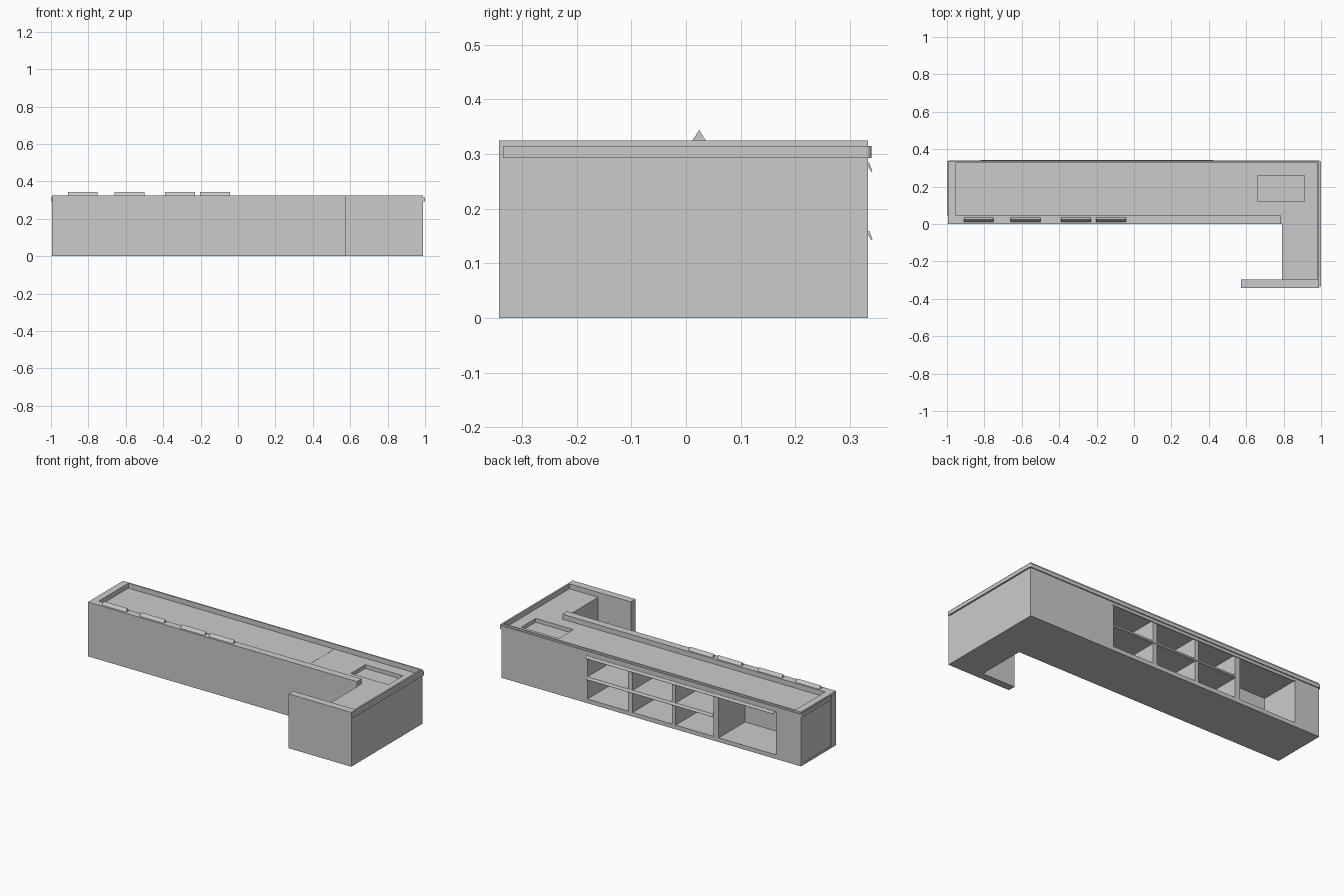
import bpy, bmesh
from math import sin, cos, pi
from mathutils import Matrix

if "Cube" in bpy.data.objects:
    bpy.data.objects.remove(bpy.data.objects["Cube"])


def prism(name, outline, z0, z1):
    """Solid extruded upwards from an outline in the xy plane."""
    bm = bmesh.new()
    face = bm.faces.new([bm.verts.new((x, y, z0)) for x, y in outline])
    top = bmesh.ops.extrude_face_region(bm, geom=[face])['geom']
    for v in top:
        if isinstance(v, bmesh.types.BMVert):
            v.co.z = z1
    bmesh.ops.recalc_face_normals(bm, faces=bm.faces)
    mesh = bpy.data.meshes.new(name)
    bm.to_mesh(mesh)
    bm.free()
    ob = bpy.data.objects.new(name, mesh)
    bpy.context.collection.objects.link(ob)
    return ob


def box(name, x0, x1, y0, y1, z0, z1):
    return prism(name, [(x0, y0), (x1, y0), (x1, y1), (x0, y1)], z0, z1)


def x_bar(name, profile, x0, x1):
    """Bar running along x with a (y, z) cross-section."""
    ob = prism(name, profile, x0, x1)
    ob.data.transform(Matrix(((0, 0, 1, 0), (1, 0, 0, 0), (0, 1, 0, 0), (0, 0, 0, 1))))
    return ob


def carve(ob, cutter):
    cutter.hide_render = True
    mod = ob.modifiers.new("carve", 'BOOLEAN')
    mod.operation = 'DIFFERENCE'
    mod.solver = 'EXACT'
    mod.object = cutter
    bpy.context.view_layer.objects.active = ob
    bpy.ops.object.modifier_apply(modifier=mod.name)
    bpy.data.objects.remove(cutter)


def arc(cx, cy, r, a0):
    return [(cx + r * cos(a0 + i * pi / 6), cy + r * sin(a0 + i * pi / 6)) for i in range(4)]


# Counter body with return arm and front panel
body = prism("counter_body", [(-.995, 0), (.79, 0), (.79, -.297), (.573, -.297), (.573, -.342),
                              (.99, -.342), (.99, .333), (-.995, .333)], 0, .325)

# Sunken worktop, open on the inner side of the arm
carve(body, prism("worktop_cut", [(-.953, .045), (.787, .045), (.787, -.297), (.98, -.297),
                                  (.98, .325), (-.953, .325)], .295, .4))
# Basin
carve(body, box("basin_cut", .663, .912, .12, .258, .272, .4))
# Shallow inset in the left end
carve(body, box("end_cut", -1.1, -.991, .05, .305, .012, .287))

# Rear storage: three columns of two shelves and one tall bay
for x0, x1 in ((.15, .42), (-.14, .12), (-.415, -.165)):
    for z0, z1 in ((.025, .142), (.158, .282)):
        carve(body, box("shelf_cut", x0, x1, .083, .4, z0, z1))
carve(body, box("bay_cut", -.83, -.45, .083, .4, .025, .282))

# Thin raised panel on the worktop
box("worktop_panel", -.953, .412, .06, .315, .294, .296)

# Trim strip wrapping left, back and right with rounded corners
outer = [(1, -.335)] + arc(.99, .329, .01, 0) + arc(-.99, .329, .01, pi / 2) + [(-1, .045)]
inner = [(-.994, .045), (-.994, .332), (.989, .332), (.989, -.335)]
prism("edge_trim", outer + inner, .293, .315)

# Tilted label rails on the shelf fronts
for name, x0, z in (("upper_label_rail", -.82, .267), ("lower_label_rail", -.415, .142)):
    x_bar(name, [(.333, z + .017), (.333, z + .01), (.339, z), (.341, z + .002), (.335, z + .017)], x0, .425)

# Triangular sign blocks along the front ledge
for i, x in enumerate((-.83, -.58, -.31, -.122)):
    x_bar(f"sign_block_{i + 1}", [(.012, .325), (.036, .325), (.024, .344)], x - .08, x + .08)
